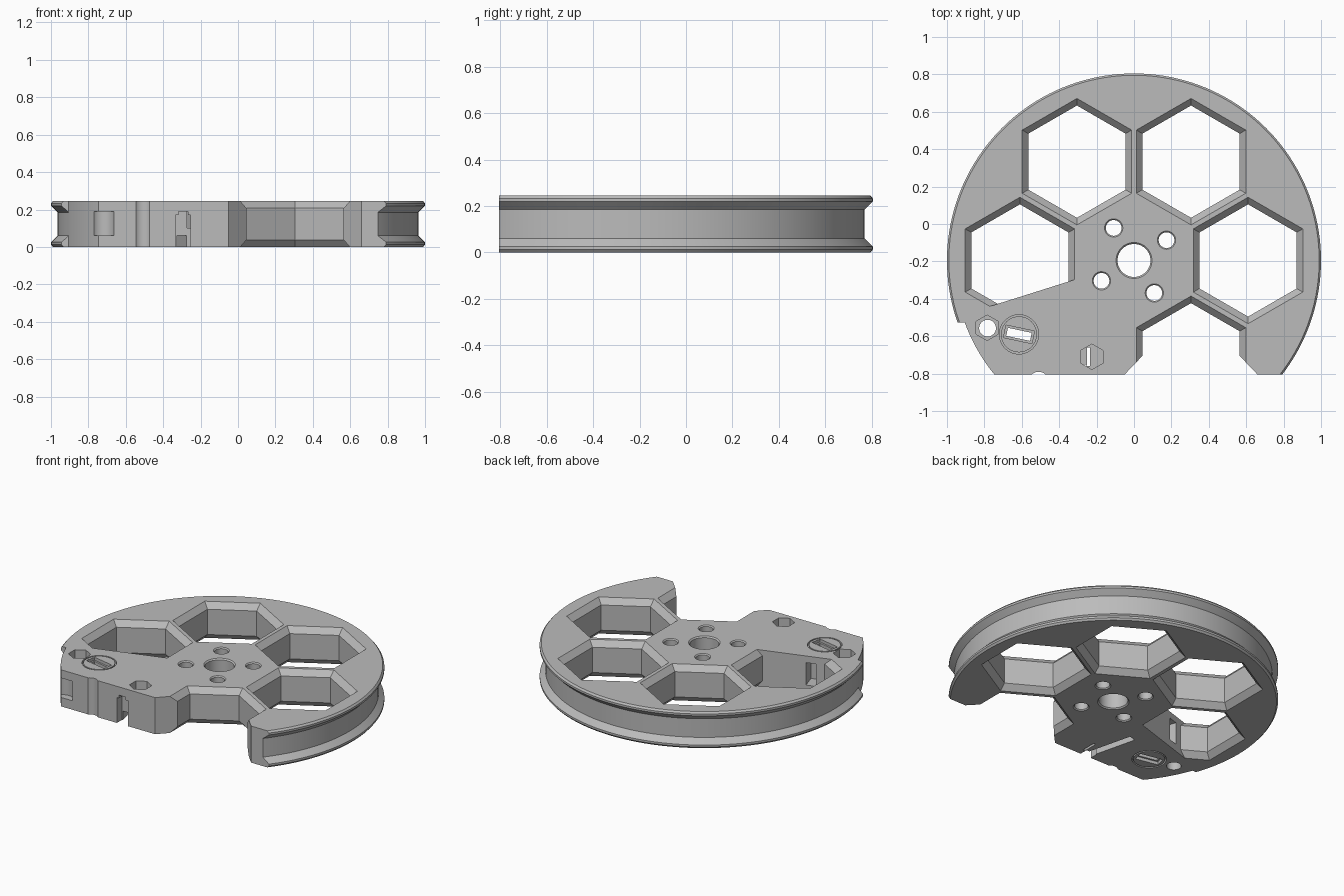
import bpy, bmesh
from math import sin, cos, pi, radians
from mathutils import Vector

cube = bpy.data.objects.get("Cube")
if cube:
    bpy.data.objects.remove(cube)

H = 0.245            # thickness
CY = -0.195          # wheel axis
FRONT = -0.805       # flat front edge

grey = bpy.data.materials.new("plain grey")
grey.use_nodes = True
grey.diffuse_color = (0.5, 0.5, 0.5, 1)
grey.node_tree.nodes["Principled BSDF"].inputs["Base Color"].default_value = (0.5, 0.5, 0.5, 1)


def finish(bm, name, planes=()):
    """Trim with planes (point, direction removed), then make an object."""
    for co, no in planes:
        geom = bm.verts[:] + bm.edges[:] + bm.faces[:]
        cut = bmesh.ops.bisect_plane(bm, geom=geom, plane_co=co, plane_no=no, clear_outer=True)
        edges = [e for e in cut["geom_cut"] if isinstance(e, bmesh.types.BMEdge)]
        bmesh.ops.edgenet_fill(bm, edges=edges)
    bmesh.ops.recalc_face_normals(bm, faces=bm.faces)
    mesh = bpy.data.meshes.new(name)
    bm.to_mesh(mesh)
    bm.free()
    ob = bpy.data.objects.new(name, mesh)
    bpy.context.collection.objects.link(ob)
    return ob


def lathe(name, profile, centre, sides=48, tube=False, planes=()):
    """Rings of (radius, z) about a vertical axis, capped or closed as a tube."""
    bm = bmesh.new()
    start = pi / 6 if sides == 6 else 0
    rings = []
    for r, z in profile:
        angles = [start + 2 * pi * i / sides for i in range(sides)]
        rings.append([bm.verts.new((centre[0] + r * cos(a), centre[1] + r * sin(a), z)) for a in angles])
    pairs = list(zip(rings, rings[1:]))
    if tube:
        pairs.append((rings[-1], rings[0]))
    else:
        bm.faces.new(rings[0])
        bm.faces.new(rings[-1])
    for a, b in pairs:
        for i in range(sides):
            j = (i + 1) % sides
            bm.faces.new((a[i], a[j], b[j], b[i]))
    return finish(bm, name, planes)


def prism(name, points, z0, z1):
    bm = bmesh.new()
    low = [bm.verts.new((x, y, z0)) for x, y in points]
    face = bm.faces.new(low)
    ext = bmesh.ops.extrude_face_region(bm, geom=[face])
    for v in ext["geom"]:
        if isinstance(v, bmesh.types.BMVert):
            v.co.z = z1
    return finish(bm, name)


def rect(x, y, w, d, angle=0):
    c, s = cos(radians(angle)), sin(radians(angle))
    corners = ((-w, -d), (w, -d), (w, d), (-w, d))
    return [(x + (u * c - v * s) / 2, y + (u * s + v * c) / 2) for u, v in corners]


def chamfered(r, c, e=0.0):
    """Through-hole profile that widens at both faces."""
    k = c + e
    return [(r + k, -e), (r, c), (r, H - c), (r + k, H + e)]


# Grooved wheel with a flat front
rim = [(0.99, 0), (1, 0.012), (1, 0.025), (0.965, 0.06)]
rim += [(r, H - z) for r, z in reversed(rim)]
wheel = lathe("grooved_wheel", rim, (0, CY), 160,
              planes=[(Vector((0, FRONT, 0)), Vector((0, -1, 0)))])

cutters = []

# Hexagonal openings, the left one stopped by the solid block
for n, angle in enumerate((-60, 0, 60, 120, 180)):
    a = radians(angle)
    centre = (0.61 * cos(a), CY + 0.61 * sin(a))
    planes = []
    if angle == 180:
        planes = [(Vector((-0.31, -0.295, 0)), Vector((0.145, -0.46, 0)).normalized())]
    cutters.append(lathe(f"hex_cut_{n}", chamfered(0.3, 0.038, 0.004), centre, 6, planes=planes))

# Flared mouth of the front opening
cutters.append(prism("mouth_cut", [(-0.06, FRONT - 0.01), (0.05, -0.7), (0.56, -0.7), (0.67, FRONT - 0.01)],
                     -0.1, H + 0.1))

# Hub bore and four bolt holes
cutters.append(lathe("bore_cut", chamfered(0.088, 0.008, 0.001), (0, CY), 64))
for i in range(4):
    a = radians(32 + 90 * i)
    cutters.append(lathe(f"bolt_cut_{i}", chamfered(0.042, 0.007, 0.001),
                         (0.205 * cos(a), CY + 0.205 * sin(a)), 32))

# Flange removed around the block
cutters.append(lathe("flange_cut", [(0.964, -0.1), (1.1, -0.1), (1.1, H + 0.1), (0.964, H + 0.1)], (0, CY), 160,
                     tube=True, planes=[(Vector((0, -0.527, 0)), Vector((0, 1, 0))),
                                        (Vector((0, 0, 0)), Vector((1, 0, 0)))]))

# Round insert outline on both faces, with its slot
for n, (z0, z1) in enumerate(((-0.02, 0.02), (H - 0.02, H + 0.02))):
    cutters.append(lathe(f"insert_ring_cut_{n}", [(0.096, z0), (0.105, z0), (0.105, z1), (0.096, z1)],
                         (-0.615, -0.59), tube=True))
    cutters.append(prism(f"slot_border_cut_{n}", rect(-0.615, -0.59, 0.155, 0.068, -12), z0, z1))
cutters.append(prism("slot_cut", rect(-0.615, -0.59, 0.13, 0.044, -12), -0.1, H + 0.1))

# Nut pockets and their screw holes
for n, (x, y, floor) in enumerate(((-0.785, -0.555, 0.17), (-0.225, -0.71, 0.1))):
    cutters.append(lathe(f"nut_cut_{n}", [(0.068, floor), (0.068, H + 0.1)], (x, y), 6))
cutters.append(lathe("screw_cut", [(0.045, -0.1), (0.045, H + 0.1)], (-0.783, -0.557), 32))
cutters.append(prism("nut_slit_cut", rect(-0.242, -0.71, 0.016, 0.1), -0.1, H))

# Slot in the underside, opening at the front
cutters.append(prism("under_slot_cut", rect(-0.33, -0.635, 0.05, 0.36, 14), -0.1, 0.06))
cutters.append(prism("front_arch_cut", rect(-0.293, -0.81, 0.08, 0.12), -0.1, 0.17))
cutters.append(prism("front_arch_top_cut", rect(-0.293, -0.81, 0.05, 0.12), 0.1, 0.19))

# Slot in the inner wall, notch at the block corner, small front scallop
cutters.append(prism("wall_slot_cut", rect(-0.64, -0.42, 0.065, 0.16, 17.5), 0.05, 0.2))
cutters.append(lathe("corner_notch_cut", [(0.065, 0.06), (0.065, 0.19)], (-0.725, -0.82)))
cutters.append(lathe("scallop_cut", [(0.052, -0.1), (0.052, H + 0.1)], (-0.51, -0.842)))

for cutter in cutters:
    cutter.hide_render = True
    mod = wheel.modifiers.new(cutter.name, "BOOLEAN")
    mod.operation = "DIFFERENCE"
    mod.solver = "EXACT"
    mod.object = cutter

# Apply the cuts and tidy up
bpy.ops.object.select_all(action="DESELECT")
bpy.context.view_layer.objects.active = wheel
wheel.select_set(True)
for mod in list(wheel.modifiers):
    bpy.ops.object.modifier_apply(modifier=mod.name)
for cutter in cutters:
    bpy.data.objects.remove(cutter)
wheel.data.materials.clear()
wheel.data.materials.append(grey)
for face in wheel.data.polygons:
    face.material_index = 0
bpy.ops.object.shade_smooth_by_angle(angle=radians(25))
